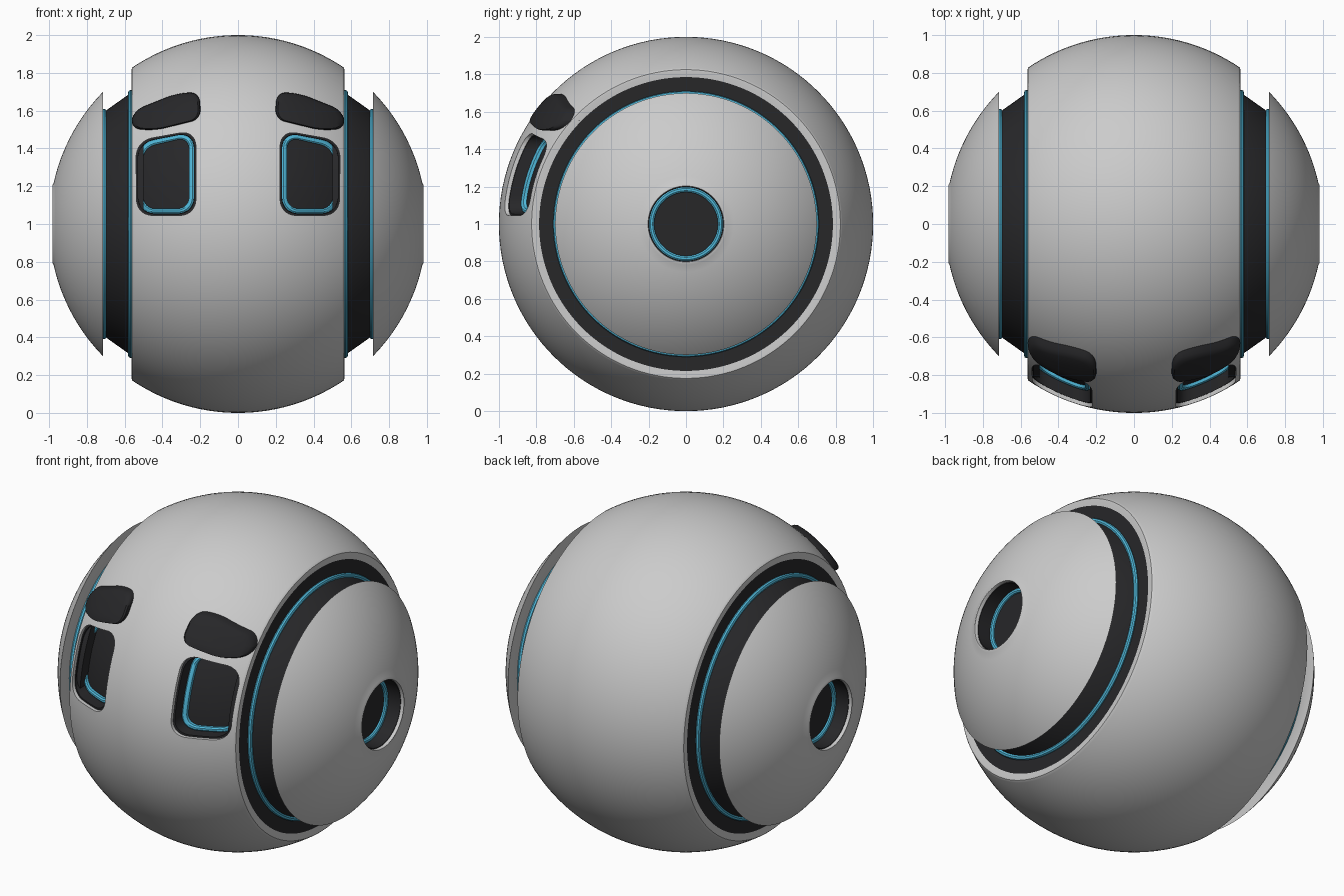
import bpy, bmesh, math
from mathutils import Vector

if "Cube" in bpy.data.objects:
    bpy.data.objects.remove(bpy.data.objects["Cube"])


def material(name, rgb):
    m = bpy.data.materials.new(name)
    m.diffuse_color = (*rgb, 1)
    m.use_nodes = True
    m.node_tree.nodes["Principled BSDF"].inputs["Base Color"].default_value = m.diffuse_color
    return m


DARK = material("dark", (0.02, 0.02, 0.022))
CYAN = material("cyan", (0.08, 0.48, 0.70))


def smooth(ob):
    bpy.ops.object.select_all(action='DESELECT')
    ob.select_set(True)
    bpy.context.view_layer.objects.active = ob
    bpy.ops.object.shade_smooth_by_angle(angle=math.radians(35))


def loft(name, loops, mat=None, wrap=True, mirror=True):
    """Skin equal-length loops; wrap joins last to first, otherwise the first is capped."""
    bm = bmesh.new()
    rings = [[bm.verts.new(p) for p in loop] for loop in loops]
    n = len(loops[0])
    pairs = list(zip(rings, rings[1:])) + ([(rings[-1], rings[0])] if wrap else [])
    for a, b in pairs:
        for i in range(n):
            j = (i + 1) % n
            bm.faces.new((a[i], a[j], b[j], b[i]))
    if not wrap:
        bm.faces.new(rings[0])
    bmesh.ops.remove_doubles(bm, verts=bm.verts, dist=1e-5)
    bmesh.ops.recalc_face_normals(bm, faces=bm.faces)
    me = bpy.data.meshes.new(name)
    bm.to_mesh(me)
    bm.free()
    ob = bpy.data.objects.new(name, me)
    ob.location.z = 1
    bpy.context.collection.objects.link(ob)
    if mat:
        me.materials.append(mat)
    smooth(ob)
    if mirror:
        ob.modifiers.new("mirror", 'MIRROR')
    return ob


def lathe(name, profile, mat=None, mirror=True, segs=128):
    """Revolve a closed (x, radius) profile about the x axis."""
    ang = [2 * math.pi * i / segs for i in range(segs)]
    return loft(name, [[(x, r * math.cos(a), r * math.sin(a)) for a in ang]
                       for x, r in profile], mat, True, mirror)


def arc(x0, x1, n):
    xs = [x0 + (x1 - x0) * i / n for i in range(n + 1)]
    return [(x, math.sqrt(1 - x * x)) for x in xs]


def outline(corners, inset, radius, scale=1.0):
    """Rounded polygon in (x, z), inset towards its centre."""
    c = sum((Vector(p) for p in corners), Vector((0, 0))) / len(corners)
    pts = [Vector((p[0] - math.copysign(inset, p[0] - c.x),
                   p[1] - math.copysign(inset, p[1] - c.y))) for p in corners]
    out = []
    for i, p in enumerate(pts):
        q, s = pts[i - 1], pts[(i + 1) % len(pts)]
        a = p + (q - p).normalized() * radius
        b = p + (s - p).normalized() * radius
        for k in range(9):
            t = k / 8
            w = 0.8 * p + 0.1 * (a + b)
            out.append(a * (1 - t) ** 2 + w * 2 * t * (1 - t) + b * t * t)
        end = s + (p - s).normalized() * radius
        out += [b.lerp(end, k / 8) for k in range(1, 8)]
    return [c + (v - c) * scale for v in out]


def on_sphere(pts, R):
    return [(p.x, -math.sqrt(R * R - p.x ** 2 - p.y ** 2), p.y) for p in pts]


# Central body band
half = [(0.563, 0.815), (0.562, 0.825), (0.556, 0.8312)]
band = lathe("body_band", [(-0.54, 0.70)] + [(-x, r) for x, r in half] + arc(-0.55, 0.55, 44)
             + half[::-1] + [(0.54, 0.70)], mirror=False)

# Eye sockets cut into the band (heights relative to the centre)
EYE = [(0.223, 0.045), (0.537, 0.045), (0.54, 0.44), (0.223, 0.497)]
eye = outline(EYE, 0, 0.08)
cutter = loft("eye_cutter", [[(p.x, -1.2, p.y) for p in eye], on_sphere(eye, 0.88)]
              + [on_sphere(outline(EYE, 0, 0.08, s), 0.88) for s in (0.6, 0.3, 0)], None, False)
cutter.hide_render = True
cutter.display_type = 'WIRE'
cut = band.modifiers.new("eye_sockets", 'BOOLEAN')
cut.object = cutter
cut.solver = 'EXACT'
bpy.context.view_layer.update()
bpy.context.view_layer.objects.active = band
bpy.ops.object.modifier_apply(modifier=cut.name)
smooth(band)

# Dark eye liner and floor, with a lit trim at the bottom
loft("eye_liner", [on_sphere(outline(EYE, d, 0.08, s), R) for d, s, R in
     [(0, 1, 0.87), (0, 1, 0.98), (0.009, 1, 0.98), (0.011, 1, 0.9),
      (0.011, 0.75, 0.9), (0.011, 0.5, 0.9), (0.011, 0.25, 0.9), (0.011, 0, 0.9)]], DARK, False)
loft("eye_trim", [on_sphere(outline(EYE, d, r), R) for d, r, R in
     [(0.01, 0.08, 0.895), (0.01, 0.08, 0.915), (0.018, 0.075, 0.922),
      (0.028, 0.068, 0.922), (0.036, 0.06, 0.915), (0.036, 0.06, 0.895)]], CYAN)

# Brow pads
BROW = [(0.195, 0.555), (0.44, 0.495), (0.57, 0.505), (0.555, 0.60), (0.33, 0.69), (0.205, 0.70)]
loft("brow", [on_sphere(outline(BROW, 0, 0.05, s), R) for s, R in
     [(0.98, 0.97), (1, 1.01), (0.98, 1.022), (0.93, 1.03), (0.8, 1.033),
      (0.5, 1.035), (0.25, 1.035), (0, 1.035)]], DARK, False)

# Recessed dark joint between band and side caps, with two lit rings
lathe("side_joint", [(0.5, 0.815), (0.557, 0.815), (0.557, 0.69), (0.58, 0.685),
                     (0.70, 0.60), (0.725, 0.60), (0.725, 0.5), (0.5, 0.5)], DARK)
for name, x, r in (("inner_ring", 0.569, 0.695), ("outer_ring", 0.709, 0.595)):
    lathe(name, [(x + 0.013 * math.cos(a), r + 0.015 * math.sin(a))
                 for a in (k * math.pi / 4 for k in range(8))], CYAN)

# Side caps with a round port
lathe("side_cap", [(0.74, 0.55), (0.72, 0.58)] + arc(0.715, 0.976, 28)
      + [(0.981, 0.208), (0.981, 0.203), (0.974, 0.2), (0.84, 0.2), (0.80, 0.3)])
lathe("port_liner", [(0.82, 0), (0.82, 0.205), (0.962, 0.203), (0.962, 0.196),
                     (0.868, 0.196), (0.868, 0)], DARK)
lathe("port_ring", [(0.86, 0.197), (0.878, 0.197), (0.884, 0.19), (0.884, 0.178),
                    (0.878, 0.17), (0.86, 0.17)], CYAN)
